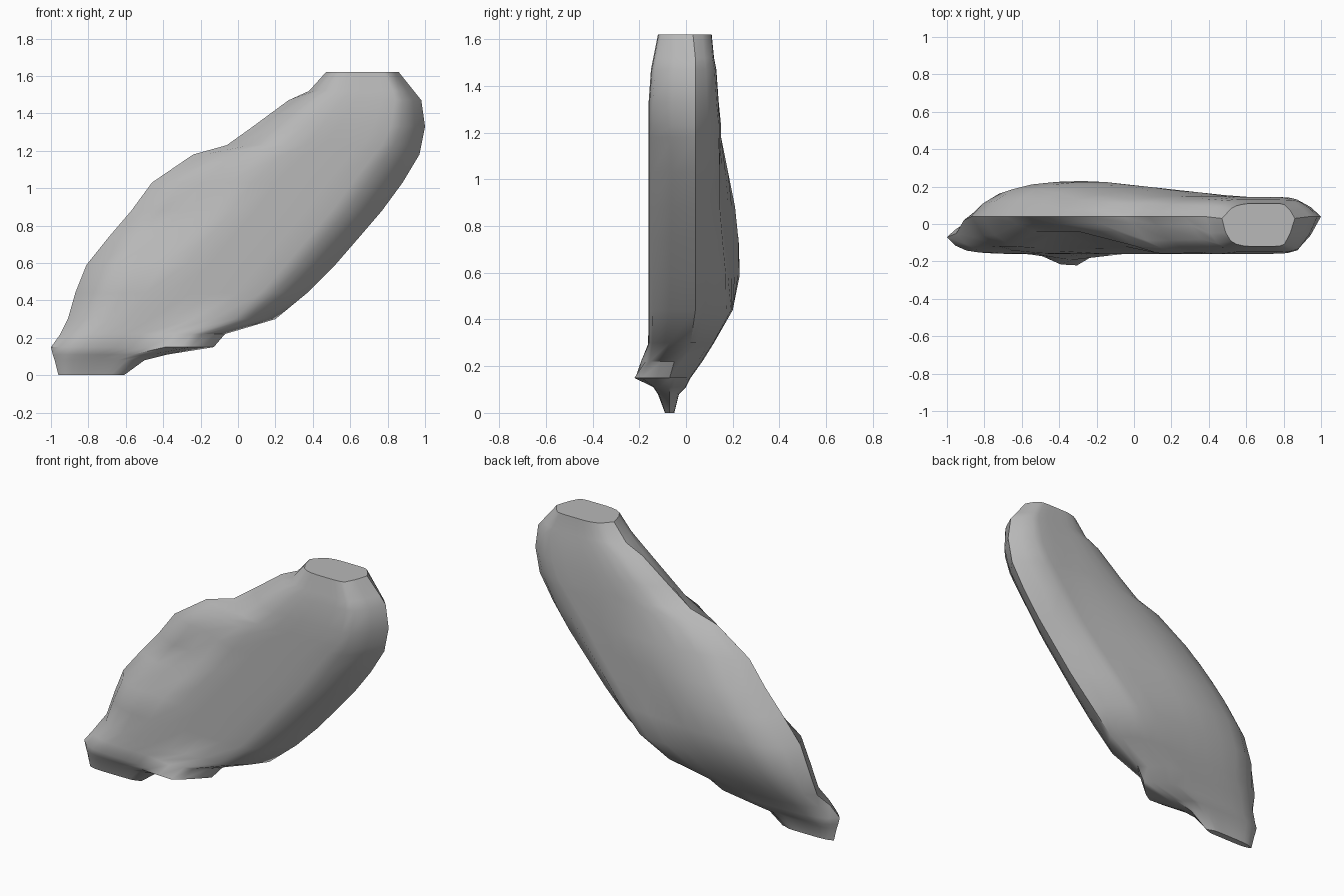
import bpy, bmesh, math
from mathutils import Vector

cube = bpy.data.objects.get("Cube")
if cube:
    bpy.data.objects.remove(cube, do_unlink=True)

stone = bpy.data.materials.new("stone grey")
stone.use_nodes = True
colour = (0.48, 0.48, 0.48, 1)
stone.diffuse_color = colour
stone.node_tree.nodes["Principled BSDF"].inputs["Base Color"].default_value = colour

# Horizontal slices: height, left x, right x, front y, back y, rim y
SLICES = [
    (0, -.96, -.61, -.09, -.05, -.07),
    (.08, -.98, -.5, -.12, -.03, -.07),
    (.11, -.99, -.38, -.14, 0, -.07),
    (.15, -1, -.13, -.16, .02, -.07),
    (.22, -.95, -.07, -.16, .07, -.05),
    (.3, -.91, .2, -.16, .12, .02),
    (.44, -.87, .37, -.16, .2, .04),
    (.59, -.81, .52, -.16, .23, .04),
    (.74, -.69, .65, -.16, .23, .04),
    (.88, -.57, .77, -.16, .21, .04),
    (1.03, -.46, .88, -.16, .18, .04),
    (1.18, -.24, .97, -.16, .15, .04),
    (1.23, -.06, .98, -.16, .15, .04),
    (1.33, .08, 1, -.16, .14, .04),
    (1.47, .27, .98, -.15, .13, .04),
    (1.52, .38, .94, -.14, .12, .04),
    (1.62, .47, .86, -.12, .11, .03),
]
# Fullness of a slice from its left rim to its right rim
FULLNESS = [(0, 0), (.05, .5), (.12, .8), (.2, .92), (.3, .98), (.4, 1), (.5, 1),
            (.6, 1), (.7, 1), (.8, .98), (.86, .91), (.94, .5), (1, 0)]


def distance_to_segment(point, start, end):
    span = end - start
    t = max(0, min(1, (point - start).dot(span) / span.length_squared))
    return (point - start - span * t).length


def front_relief(x, z):
    """Diagonal hollow beside the shoulder, and the small lip near the foot."""
    point = Vector((x, z))
    gap = distance_to_segment(point, Vector((-.49, .77)), Vector((-.17, 1.15)))
    hollow = .11 * math.exp(-(gap / .16) ** 4)
    height = .08 if z > .15 else .03
    lip = .07 * math.exp(-((x + .34) / .11) ** 2 - ((z - .15) / height) ** 2)
    return hollow - lip


def slice_points(z, left, right, front, back, rim):
    """One closed ring: front side left to right, then back side right to left."""
    points = []
    for u, full in FULLNESS:
        x = left + (right - left) * u
        softness = 2 if 1.2 < z < 1.5 and u < .5 else 1
        y = rim + (front - rim) * full ** softness
        if full:
            edge = min(1, u / .1, (1 - u) / .1)
            y = min(y + front_relief(x, z), rim + .4 * (front - rim) * edge)
        points.append((x, y, z))
    for u, full in reversed(FULLNESS[1:-1]):
        x = left + (right - left) * u
        if u > .5:
            softness = 1 if z > 1 else 2
        else:
            softness = 2 if z > 1 else 1.2
        # The back thins out steadily toward the right
        limit = max(.145, .235 - .11 * max(0, x + .25))
        points.append((x, min(limit, rim + (back - rim) * full ** softness), z))
    return points


# Body: rings bridged upward and capped flat at both ends
bm = bmesh.new()
rings = [[bm.verts.new(p) for p in slice_points(*row)] for row in SLICES]
for lower, upper in zip(rings, rings[1:]):
    for i in range(len(lower)):
        j = (i + 1) % len(lower)
        bm.faces.new((lower[i], lower[j], upper[j], upper[i]))
bm.faces.new(list(reversed(rings[0])))
bm.faces.new(rings[-1])
bmesh.ops.recalc_face_normals(bm, faces=bm.faces)

mesh = bpy.data.meshes.new("stone_body")
bm.to_mesh(mesh)
bm.free()
mesh.materials.append(stone)
body = bpy.data.objects.new("stone_body", mesh)
bpy.context.collection.objects.link(body)

# Smooth surface with sharp rims
bpy.ops.object.select_all(action='DESELECT')
body.select_set(True)
bpy.context.view_layer.objects.active = body
bpy.ops.object.shade_smooth_by_angle(angle=math.radians(40))
